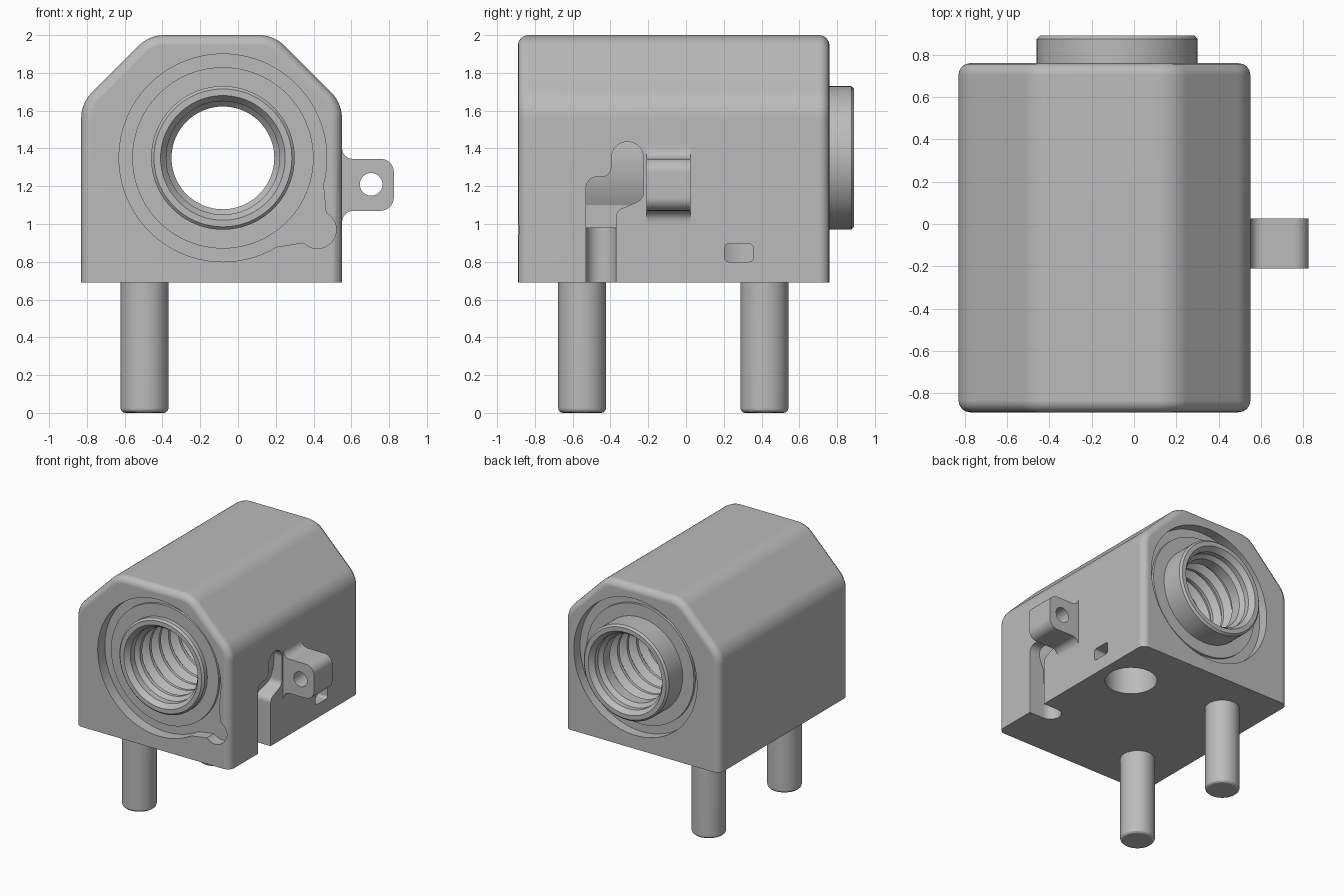
import bpy, bmesh
from math import sin, cos, tan, pi, radians
from mathutils import Vector

old = bpy.data.objects.get("Cube")
if old:
    bpy.data.objects.remove(old, do_unlink=True)

grey = bpy.data.materials.new("plain grey")
grey.use_nodes = True
colour = (0.5, 0.5, 0.5, 1)
grey.diffuse_color = colour
grey.node_tree.nodes["Principled BSDF"].inputs["Base Color"].default_value = colour

AXIS_X, AXIS_Z = -0.08, 1.35   # centre line of the bore


def arc(cx, cy, r, start, end, n):
    steps = [radians(start + (end - start) * i / n) for i in range(n + 1)]
    return [(cx + r * cos(a), cy + r * sin(a)) for a in steps]


def circle(cx, cy, r, n=64):
    return arc(cx, cy, r, 0, 360, n)[:-1]


def rounded(corners, n=8):
    """Polygon whose corners (u, v, radius) become arcs."""
    out = []
    for i, (u, v, r) in enumerate(corners):
        p = Vector((u, v))
        if not r:
            out.append((u, v))
            continue
        a = (Vector(corners[i - 1][:2]) - p).normalized()
        b = (Vector(corners[(i + 1) % len(corners)][:2]) - p).normalized()
        half = a.angle(b) / 2
        c = p + (a + b).normalized() * (r / sin(half))
        s = (p + a * (r / tan(half)) - c).normalized()
        e = (p + b * (r / tan(half)) - c).normalized()
        out += [tuple(c + s.slerp(e, k / n).normalized() * r) for k in range(n + 1)]
    return out


def finish(name, bm):
    bmesh.ops.recalc_face_normals(bm, faces=bm.faces)
    mesh = bpy.data.meshes.new(name)
    bm.to_mesh(mesh)
    bm.free()
    mesh.materials.append(grey)
    obj = bpy.data.objects.new(name, mesh)
    bpy.context.collection.objects.link(obj)
    return obj


def prism(name, pts, axis, lo, hi, edge_test=None, radius=0, segments=4):
    """Extrude a profile along an axis; optionally round the edges that pass a test."""
    place = {"x": lambda u, v, d: (d, u, v),
             "y": lambda u, v, d: (u, d, v),
             "z": lambda u, v, d: (u, v, d)}[axis]
    bm = bmesh.new()
    ends = [[bm.verts.new(place(u, v, d)) for u, v in pts] for d in (lo, hi)]
    for ring in ends:
        bm.faces.new(ring)
    for i in range(len(pts)):
        j = i - 1
        bm.faces.new((ends[0][j], ends[0][i], ends[1][i], ends[1][j]))
    bmesh.ops.recalc_face_normals(bm, faces=bm.faces)
    if edge_test:
        edges = [e for e in bm.edges if edge_test(e.verts[0].co, e.verts[1].co)]
        bmesh.ops.bevel(bm, geom=edges, offset=radius, segments=segments,
                        profile=0.5, affect="EDGES")
    return finish(name, bm)


def lathe(name, profile, n=96):
    """Revolve a closed (radius, y) profile around the bore."""
    bm = bmesh.new()
    rings = []
    for k in range(n):
        a = 2 * pi * k / n
        rings.append([bm.verts.new((AXIS_X + r * cos(a), y, AXIS_Z + r * sin(a)))
                      for r, y in profile])
    for k in range(n):
        for i in range(len(profile)):
            bm.faces.new((rings[k - 1][i - 1], rings[k - 1][i], rings[k][i], rings[k][i - 1]))
    return finish(name, bm)


def cut(target, *cutters):
    for c in cutters:
        mod = target.modifiers.new("cut", "BOOLEAN")
        mod.operation, mod.solver, mod.object = "DIFFERENCE", "EXACT", c
        bpy.context.view_layer.objects.active = target
        bpy.ops.object.modifier_apply(modifier=mod.name)
        bpy.data.objects.remove(c, do_unlink=True)


# Housing block: chamfered roof, rounded front and back rims
FRONT, BACK, BASE = -0.89, 0.76, 0.69
block = rounded([(-0.83, BASE, 0), (0.55, BASE, 0), (0.55, 1.64, 0.19),
                 (0.19, 2, 0.19), (-0.47, 2, 0.19), (-0.83, 1.64, 0.19)])
housing = prism("housing", block, "y", FRONT, BACK,
                lambda a, b: abs(a.y - b.y) < 0.01 and max(a.z, b.z) > BASE + 0.01, 0.055)

# Front recess with a bulb at its lower corner, round back recess, through bore
bulb = arc(0.42, 0.97, 0.1, -137, 63, 20)
front_recess = arc(AXIS_X, AXIS_Z, 0.55, -15, 301, 72) + bulb
cut(housing,
    prism("front_recess", front_recess, "y", -1, -0.80),
    prism("back_recess", circle(AXIS_X, AXIS_Z, 0.55, 80), "y", 0.68, 1),
    prism("bore", circle(AXIS_X, AXIS_Z, 0.37), "y", -1, 1))

# Cranked side slot with a floor that curves around the bore
slot_shape = rounded([(-0.53, 0.6, 0), (-0.53, 1.25, 0.06), (-0.395, 1.25, 0.05),
                      (-0.395, 1.435, 0.084), (-0.225, 1.435, 0.084),
                      (-0.225, 1.13, 0.06), (-0.37, 1.07, 0.05), (-0.37, 0.6, 0)])
slot = prism("side_slot", slot_shape, "x", 0.42, 0.7)
cut(slot, prism("slot_floor", circle(AXIS_X, AXIS_Z, 0.56, 96), "y", -0.7, 0))
cut(housing, slot,
    prism("slot_groove", circle(0.42, -0.45, 0.079, 32), "z", 0.6, 0.98))

# Blind hole underneath and the small window that opens into it
window = rounded([(0.205, 0.80, 0.02), (0.355, 0.80, 0.02),
                  (0.355, 0.895, 0.02), (0.205, 0.895, 0.02)], 4)
cut(housing,
    prism("base_hole", circle(0.28, 0.30, 0.19), "z", 0.6, 0.95),
    prism("side_window", window, "x", 0.35, 0.7))

# Threaded sleeve with end flanges
CREST, ROOT, PITCH = 0.272, 0.32, 0.12
thread = [(0.33, -0.87), (0.30, -0.83), (0.30, -0.78), (CREST, -0.75)]
for i in range(12):
    y = -0.72 + i * PITCH
    thread += [(CREST, y), (ROOT, y + 0.04), (ROOT, y + 0.055), (CREST, y + 0.095)]
thread += [(CREST, 0.78), (0.30, 0.81), (0.30, 0.85), (0.33, 0.89)]
outside = [(0.365, 0.89), (0.38, 0.875), (0.38, 0.70), (0.48, 0.70), (0.48, 0.66),
           (0.38, 0.66), (0.38, -0.78), (0.48, -0.78), (0.48, -0.82),
           (0.38, -0.82), (0.38, -0.855), (0.365, -0.87)]
sleeve = lathe("threaded_sleeve", thread + outside)

# Side lug with a cross hole
lug_shape = rounded([(0.50, 1.42, 0), (0.55, 1.42, 0), (0.555, 1.345, 0.055),
                     (0.825, 1.345, 0.07), (0.825, 1.07, 0.07), (0.555, 1.07, 0.06),
                     (0.55, 1.0, 0), (0.50, 1.0, 0)])
lug = prism("side_lug", lug_shape, "y", -0.21, 0.025)
cut(lug, prism("lug_hole", circle(0.705, 1.21, 0.06, 40), "y", -0.5, 0.5))

# Two locating pins with rounded tips
pins = [prism(name, circle(-0.495, y, 0.127, 48), "z", 0, 0.75,
              lambda a, b: max(a.z, b.z) < 0.01, 0.025, 3)
        for name, y in (("front_pin", -0.55), ("back_pin", 0.415))]

# Smooth curved faces and keep the hard edges
for obj in [housing, sleeve, lug] + pins:
    bpy.ops.object.select_all(action="DESELECT")
    obj.select_set(True)
    bpy.context.view_layer.objects.active = obj
    bpy.ops.object.shade_smooth_by_angle(angle=radians(30))
    normals = obj.modifiers.new("even shading", "WEIGHTED_NORMAL")
    normals.keep_sharp = True
